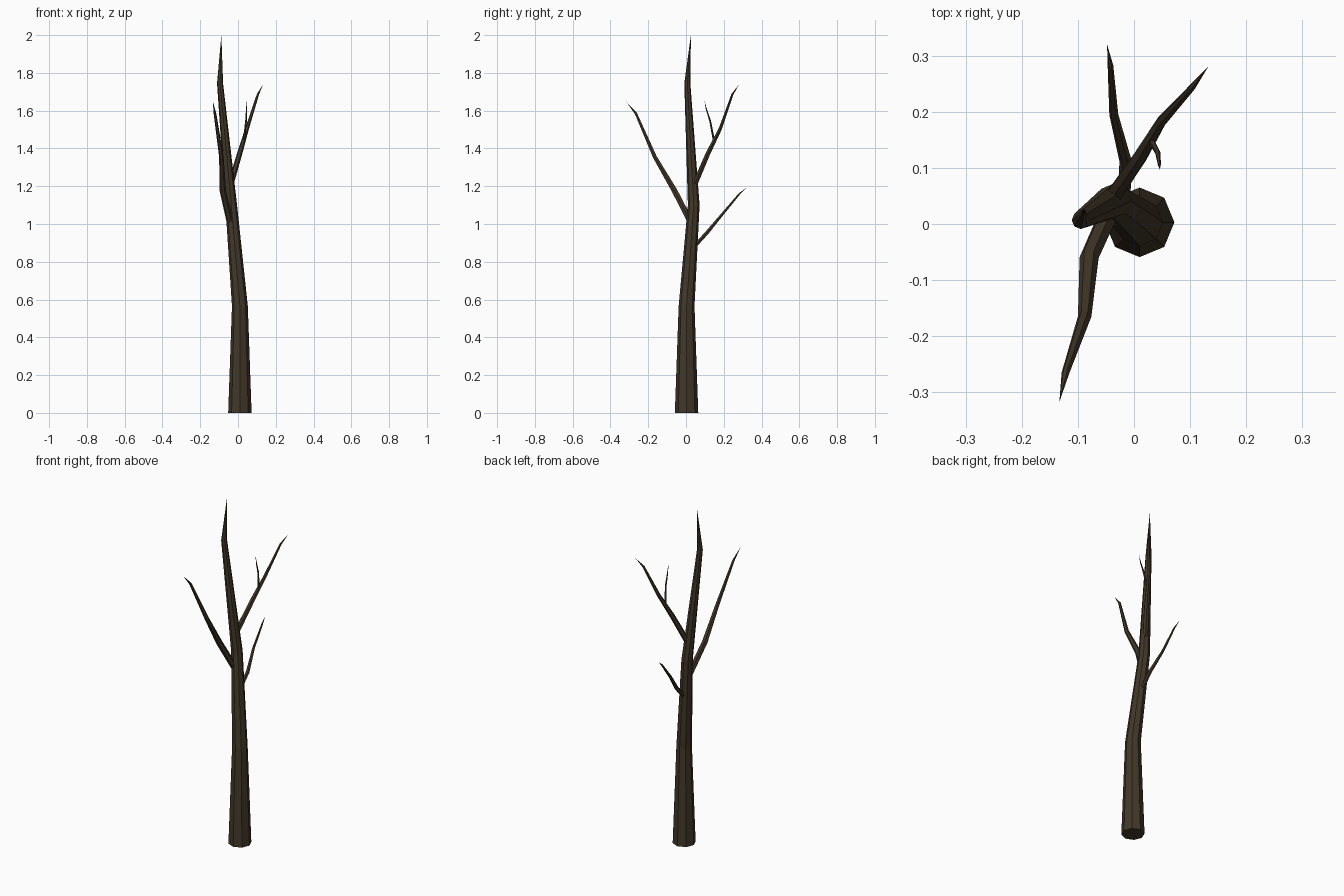
import bpy, bmesh, math
from mathutils import Vector

if "Cube" in bpy.data.objects:
    bpy.data.objects.remove(bpy.data.objects["Cube"])

bark = bpy.data.materials.new("dark brown bark")
bark.diffuse_color = (0.055, 0.039, 0.022, 1)
bark.use_nodes = True
bark.node_tree.nodes["Principled BSDF"].inputs["Base Color"].default_value = bark.diffuse_color


def limb(name, path, sides, level=False):
    """Flat-faced tapering tube through (x, y, z, radius) points, ending in a point."""
    bm = bmesh.new()
    pts = [Vector(p[:3]) for p in path]
    rings = []
    for i, p in enumerate(pts[:-1]):
        d = (pts[i + 1] - pts[max(i - 1, 0)]).normalized()
        if level:
            d = Vector((0, 0, 1))
        u = (Vector((1, 0, 0)) - d * d.x).normalized()
        v = d.cross(u)
        r = path[i][3]
        rings.append([bm.verts.new(p + r * (u * math.cos(a) + v * math.sin(a)))
                      for a in (2 * math.pi * k / sides for k in range(sides))])
    tip = bm.verts.new(pts[-1])
    for k in range(sides):
        n = (k + 1) % sides
        for a, b in zip(rings, rings[1:]):
            bm.faces.new((a[k], a[n], b[n], b[k]))
        bm.faces.new((rings[-1][k], rings[-1][n], tip))
    bm.faces.new(rings[0][::-1])
    me = bpy.data.meshes.new(name)
    bm.to_mesh(me)
    bm.free()
    me.materials.append(bark)
    bpy.context.collection.objects.link(bpy.data.objects.new(name, me))


# Trunk: eight sides, kinked at three heights
limb("trunk", [(0.01, 0.003, 0, 0.062), (0.01, 0.003, 0.565, 0.042),
               (-0.036, 0.041, 1.1, 0.031), (-0.095, 0.007, 1.745, 0.016),
               (-0.088, 0.026, 2.0, 0)], 8, level=True)

# Branch leaning to the front
limb("front_branch", [(-0.04, 0.03, 1.0, 0.018), (-0.08, -0.06, 1.175, 0.017),
                      (-0.088, -0.165, 1.355, 0.012), (-0.122, -0.265, 1.585, 0.007),
                      (-0.133, -0.317, 1.648, 0)], 6)

# Upper branch leaning to the back right
limb("upper_branch", [(-0.045, 0.038, 1.19, 0.016), (0.008, 0.115, 1.37, 0.014),
                      (0.048, 0.182, 1.505, 0.010), (0.105, 0.245, 1.685, 0.006),
                      (0.132, 0.28, 1.738, 0)], 6)

# Small twig on the upper branch
limb("twig", [(0.03, 0.15, 1.43, 0.006), (0.042, 0.128, 1.545, 0.005),
              (0.045, 0.107, 1.61, 0.003), (0.046, 0.097, 1.657, 0)], 5)

# Low branch leaning to the back
limb("back_branch", [(-0.018, 0.03, 0.865, 0.011), (-0.015, 0.112, 0.955, 0.011),
                     (-0.036, 0.195, 1.055, 0.008), (-0.042, 0.283, 1.16, 0.005),
                     (-0.048, 0.32, 1.192, 0)], 6)
